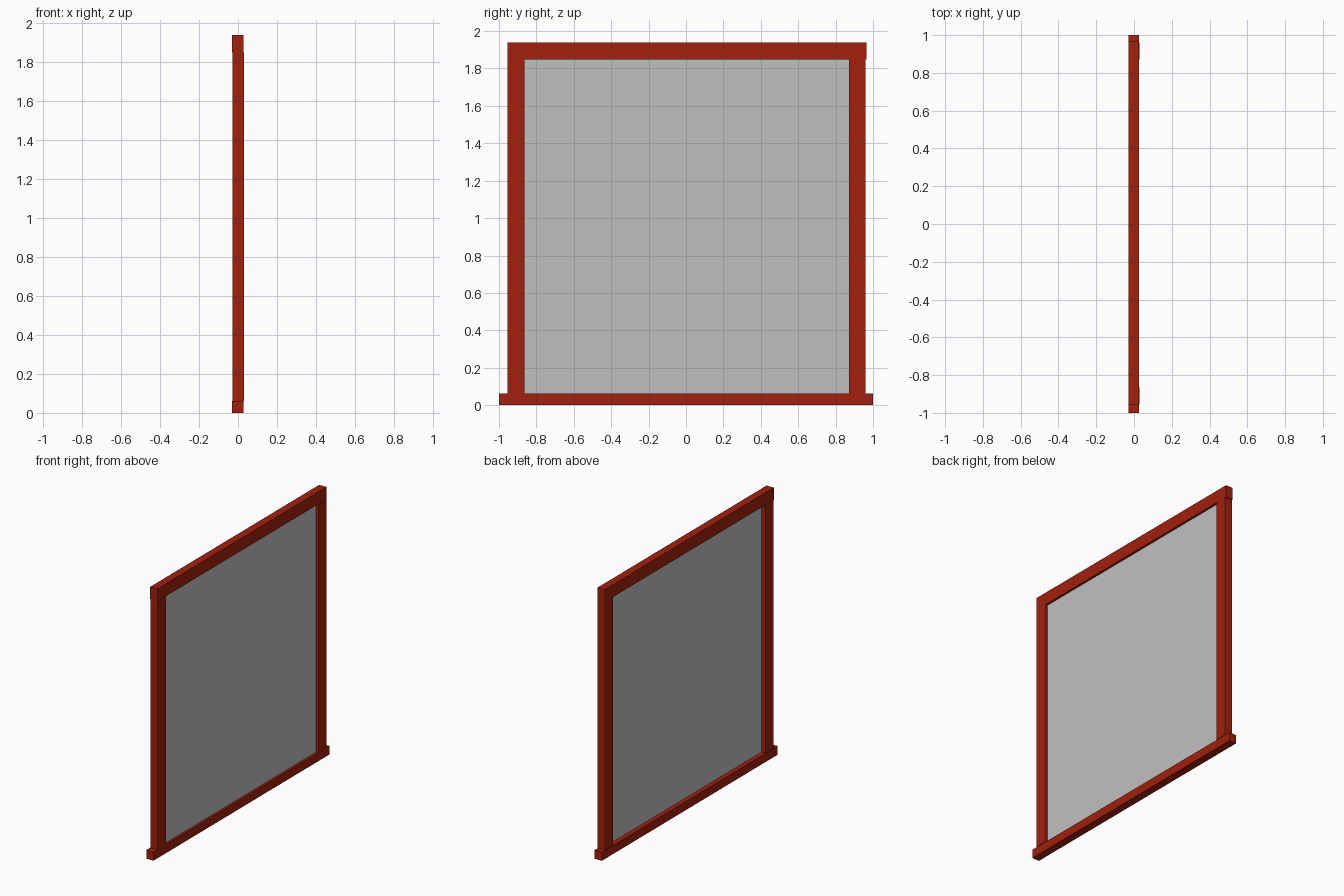
import bpy

# Remove the default cube
cube = bpy.data.objects.get("Cube")
if cube:
    bpy.data.objects.remove(cube, do_unlink=True)


def material(name, rgb):
    mat = bpy.data.materials.new(name)
    mat.use_nodes = True
    colour = (*rgb, 1.0)
    mat.diffuse_color = colour
    mat.node_tree.nodes["Principled BSDF"].inputs["Base Color"].default_value = colour
    return mat


def box(name, x, y, z, mat):
    """Box spanning the given (low, high) ranges."""
    spans = (x, y, z)
    bpy.ops.mesh.primitive_cube_add(size=1, location=[(a + b) / 2 for a, b in spans])
    obj = bpy.context.object
    obj.name = name
    obj.scale = [b - a for a, b in spans]
    bpy.ops.object.transform_apply(location=False, rotation=False, scale=True)
    obj.data.materials.append(mat)
    return obj


red = material("red paint", (0.36, 0.0145, 0.004))
grey = material("grey glass", (0.53, 0.53, 0.53))

# Depths: the posts sit slightly proud of the rails
rail_x = (-0.03, 0.027)
post_x = (-0.027, 0.03)
sill_top, head_bottom, head_top = 0.062, 1.849, 1.938

# Frame
box("sill", rail_x, (-1, 1), (0, sill_top), red)
box("head_rail", rail_x, (-0.955, 0.966), (head_bottom, head_top), red)
box("front_post", post_x, (-0.955, -0.863), (sill_top, head_bottom), red)
box("back_post", post_x, (0.871, 0.961), (sill_top, head_bottom), red)

# Pane set between the posts
box("pane", (0.003, 0.011), (-0.863, 0.871), (sill_top, head_bottom), grey)
